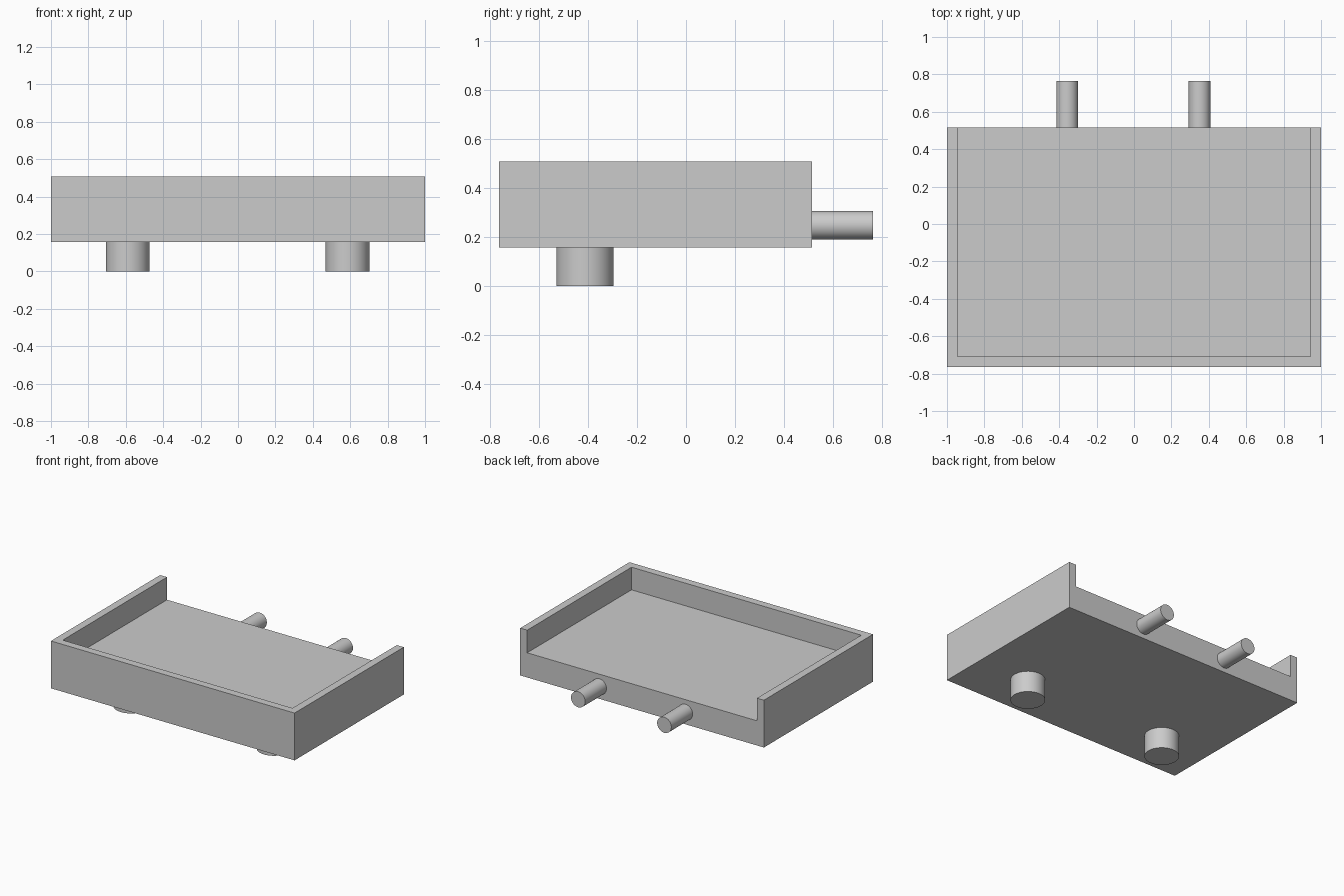
import bpy
import math

cube = bpy.data.objects.get("Cube")
if cube:
    bpy.data.objects.remove(cube, do_unlink=True)

# Single grey material
grey = bpy.data.materials.new("light_grey")
grey.use_nodes = True
colour = (0.6, 0.6, 0.6, 1)
grey.diffuse_color = colour
grey.node_tree.nodes["Principled BSDF"].inputs["Base Color"].default_value = colour

# Main dimensions
BACK, FRONT = 0.515, -0.765
BOTTOM, FLOOR, TOP = 0.157, 0.34, 0.508
WALL = 0.057


def box(name, low, high):
    """Box spanning two opposite corners."""
    centre = [(a + b) / 2 for a, b in zip(low, high)]
    bpy.ops.mesh.primitive_cube_add(size=1, location=centre)
    obj = bpy.context.object
    obj.name = name
    obj.scale = [b - a for a, b in zip(low, high)]
    bpy.ops.object.transform_apply(location=True, rotation=True, scale=True)
    obj.data.materials.append(grey)
    return obj


def cylinder(name, radius, length, centre, tilt=0):
    """Smooth-sided cylinder, upright unless tilted about x."""
    bpy.ops.mesh.primitive_cylinder_add(
        vertices=48, radius=radius, depth=length,
        location=centre, rotation=(tilt, 0, 0))
    obj = bpy.context.object
    obj.name = name
    obj.data.materials.append(grey)
    bpy.ops.object.shade_smooth_by_angle(angle=math.radians(30))
    return obj


# Tray: solid block with a recess that is open at the back
tray = box("tray", (-1, FRONT, BOTTOM), (1, BACK, TOP))
cutter = box("recess_cutter", (WALL - 1, FRONT + WALL, FLOOR),
             (1 - WALL, BACK + 0.2, TOP + 0.2))
cutter.hide_render = True
recess = tray.modifiers.new("recess", 'BOOLEAN')
recess.operation = 'DIFFERENCE'
recess.solver = 'EXACT'
recess.object = cutter
bpy.context.view_layer.objects.active = tray
bpy.ops.object.modifier_apply(modifier=recess.name)
bpy.data.objects.remove(cutter, do_unlink=True)

# Round feet below and round pegs at the back
for side, foot_x, peg_x in (("right", -0.59, -0.357), ("left", 0.585, 0.35)):
    cylinder(side + "_foot", 0.117, BOTTOM, (foot_x, -0.413, BOTTOM / 2))
    cylinder(side + "_peg", 0.058, 0.765 - BACK,
             (peg_x, (BACK + 0.765) / 2, 0.248), math.pi / 2)
